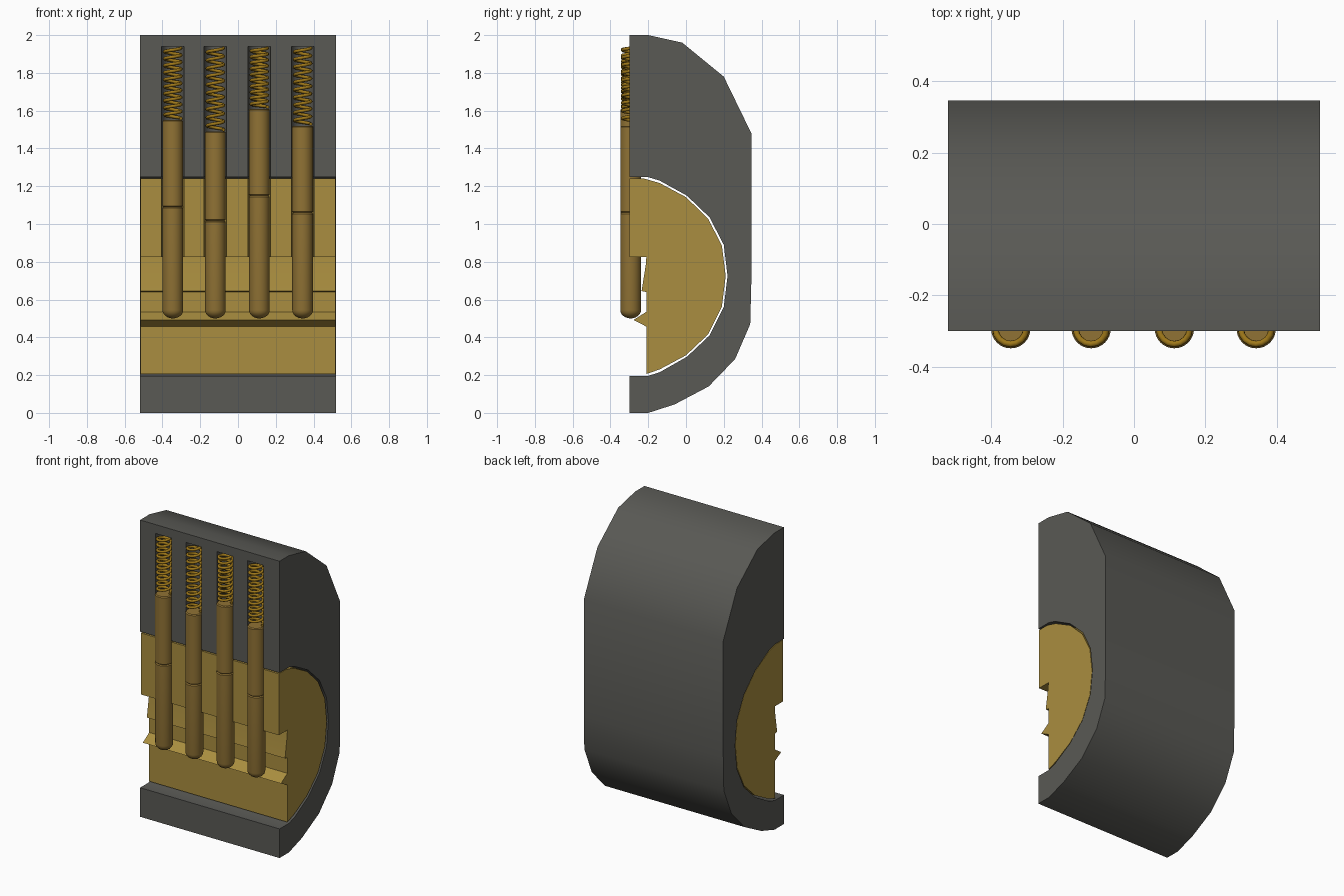
import bpy, bmesh, math

if "Cube" in bpy.data.objects:
    bpy.data.objects.remove(bpy.data.objects["Cube"])

PIN_Y, PIN_R = -0.293, 0.055


def material(name, color):
    m = bpy.data.materials.new(name)
    m.diffuse_color = (*color, 1)
    m.use_nodes = True
    m.node_tree.nodes["Principled BSDF"].inputs["Base Color"].default_value = m.diffuse_color
    return m


GREY = material("dark_steel", (0.10, 0.10, 0.09))
BRASS = material("brass", (0.40, 0.27, 0.05))
PIN = material("pin_brass", (0.28, 0.17, 0.035))
SPRING = material("spring_bronze", (0.35, 0.19, 0.01))


def finish(bm, name, mat):
    bmesh.ops.recalc_face_normals(bm, faces=bm.faces)
    me = bpy.data.meshes.new(name)
    bm.to_mesh(me)
    bm.free()
    ob = bpy.data.objects.new(name, me)
    bpy.context.collection.objects.link(ob)
    if mat:
        me.materials.append(mat)
    return ob


def smooth(ob, angle=38):
    bpy.ops.object.select_all(action='DESELECT')
    ob.select_set(True)
    bpy.context.view_layer.objects.active = ob
    bpy.ops.object.shade_smooth_by_angle(angle=math.radians(angle))


def extrude_x(name, profile, half, mat):
    """Extrude a (y, z) profile along x."""
    bm = bmesh.new()
    face = bm.faces.new([bm.verts.new((-half, y, z)) for y, z in profile])
    res = bmesh.ops.extrude_face_region(bm, geom=[face])
    verts = [g for g in res["geom"] if isinstance(g, bmesh.types.BMVert)]
    bmesh.ops.translate(bm, verts=verts, vec=(2 * half, 0, 0))
    return finish(bm, name, mat)


def lathe(name, x, profile, mat, steps=32):
    """Spin an (r, z) profile about a vertical axis at x."""
    bm = bmesh.new()
    vs = [bm.verts.new((x + r, PIN_Y, z)) for r, z in profile]
    edges = [bm.edges.new(p) for p in zip(vs, vs[1:])]
    bmesh.ops.spin(bm, geom=vs + edges, cent=(x, PIN_Y, 0), axis=(0, 0, 1),
                   angle=2 * math.pi, steps=steps)
    bmesh.ops.remove_doubles(bm, verts=bm.verts, dist=1e-4)
    return finish(bm, name, mat)


# Housing with the plug bore
outer = [(-0.30, 0), (-0.20, 0), (-0.06, 0.045), (0.12, 0.14), (0.26, 0.285),
         (0.34, 0.47), (0.346, 0.70), (0.346, 1.48), (0.20, 1.78),
         (-0.02, 1.96), (-0.20, 2), (-0.30, 2)]
bore = [(-0.30, 1.248), (-0.20, 1.248), (-0.14, 1.23), (0.005, 1.15),
        (0.125, 1.035), (0.20, 0.89), (0.22, 0.725), (0.20, 0.56),
        (0.125, 0.41), (0.005, 0.297), (-0.14, 0.215), (-0.20, 0.196),
        (-0.30, 0.196)]
housing = extrude_x("housing", outer + bore, 0.52, GREY)

# Plug with the keyway ridges
plug_back = [(-0.21, 0.206), (-0.14, 0.23), (0, 0.305), (0.117, 0.416),
             (0.19, 0.563), (0.21, 0.725), (0.19, 0.885), (0.117, 1.028),
             (0, 1.142), (-0.14, 1.217), (-0.22, 1.24), (-0.30, 1.24)]
keyway = [(-0.30, 0.826), (-0.21, 0.826), (-0.212, 0.79), (-0.235, 0.645),
          (-0.21, 0.64), (-0.21, 0.535), (-0.278, 0.492), (-0.21, 0.457)]
plug = extrude_x("plug", plug_back + keyway, 0.515, BRASS)

# Pin stacks: x, split height, top of driver pin
stacks = [(-0.345, 1.09, 1.55), (-0.12, 1.017, 1.49),
          (0.113, 1.15, 1.61), (0.342, 1.06, 1.52)]
c = 0.006
for i, (x, split, top) in enumerate(stacks, 1):
    # Pin channel cut in housing and plug
    cutter = lathe("channel_cutter", x,
                   [(0, 0.76), (0.06, 0.76), (0.06, 1.94), (0, 1.94)], None)
    for ob in (housing, plug):
        mod = ob.modifiers.new("channel", 'BOOLEAN')
        mod.operation, mod.solver, mod.object = 'DIFFERENCE', 'EXACT', cutter
        bpy.context.view_layer.objects.active = ob
        bpy.ops.object.modifier_apply(modifier=mod.name)
    bpy.data.objects.remove(cutter)

    # Round-nosed key pin
    nose = [(PIN_R * math.sin(a), 0.545 - 0.045 * math.cos(a))
            for a in [k * math.pi / 12 for k in range(1, 7)]]
    smooth(lathe(f"key_pin_{i}", x, [(0, 0.50)] + nose + [
        (PIN_R, split - c), (PIN_R - c, split), (0, split)], PIN))

    # Driver pin
    smooth(lathe(f"driver_pin_{i}", x, [
        (0, split), (PIN_R - c, split), (PIN_R, split + c),
        (PIN_R, top - c), (PIN_R - c, top), (0, top)], PIN))

    # Coil spring
    turns, per, wire, rad = 10, 16, 0.009, 0.043
    cu = bpy.data.curves.new(f"spring_{i}", 'CURVE')
    cu.dimensions = '3D'
    cu.bevel_depth, cu.bevel_resolution, cu.use_fill_caps = wire, 2, True
    sp = cu.splines.new('POLY')
    n = turns * per
    sp.points.add(n)
    z0, z1 = top + wire, 1.94 - wire
    for k in range(n + 1):
        a = 2 * math.pi * k / per
        sp.points[k].co = (x + rad * math.cos(a), PIN_Y + rad * math.sin(a),
                           z0 + (z1 - z0) * k / n, 1)
    cu.materials.append(SPRING)
    bpy.context.collection.objects.link(bpy.data.objects.new(f"spring_{i}", cu))

smooth(housing)
smooth(plug)
